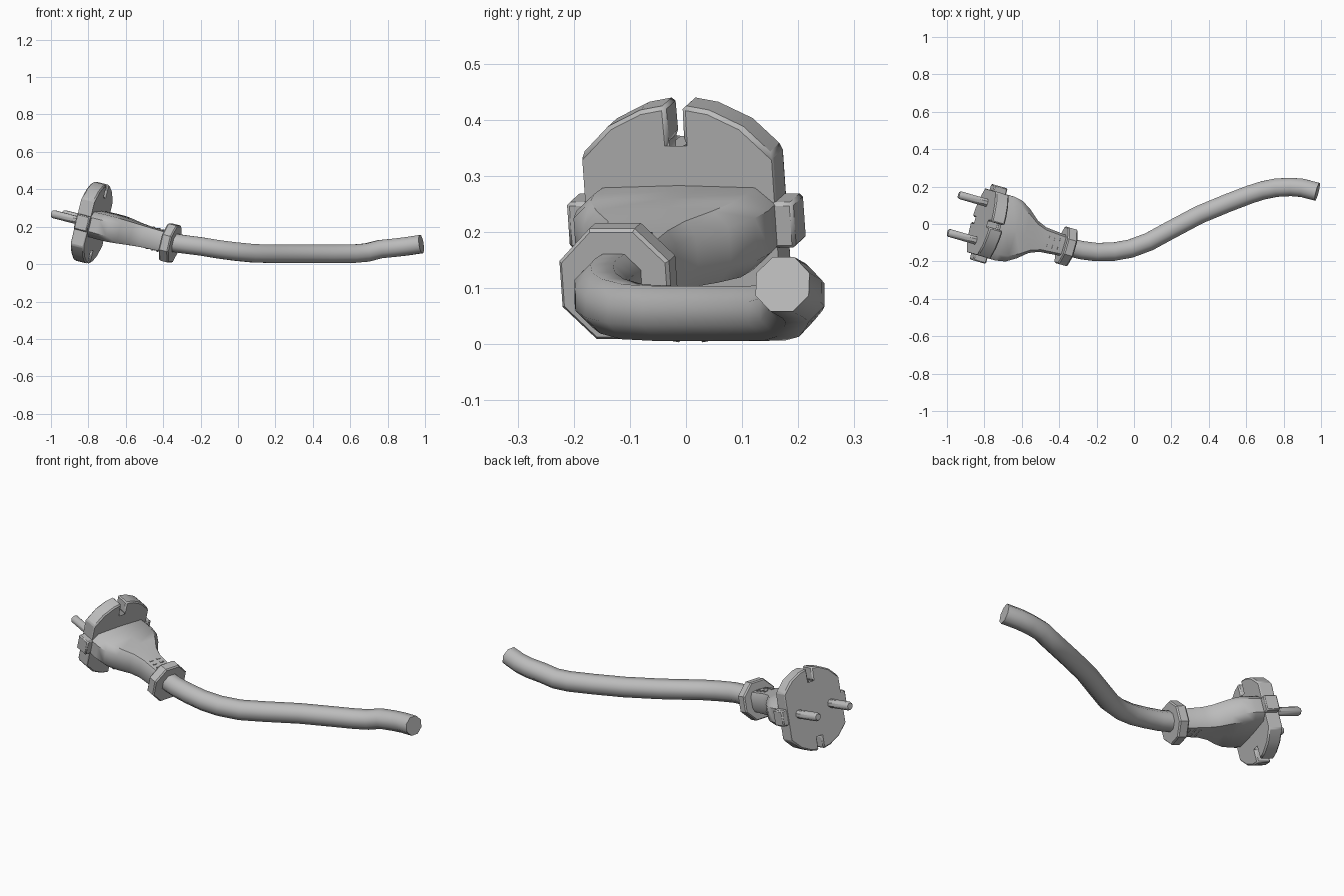
import bpy, bmesh, math
from mathutils import Vector

if "Cube" in bpy.data.objects:
    bpy.data.objects.remove(bpy.data.objects["Cube"])

# Plug frame: A runs from the plug face towards the cable, S sideways, U up
C = Vector((-0.775, 0.0, 0.22))
A = Vector((1, -0.29, -0.26)).normalized()
S = Vector((0.29, 1, 0)).normalized()
U = A.cross(S)

grey = bpy.data.materials.new("plain_grey")
grey.diffuse_color = (0.5, 0.5, 0.5, 1)
grey.use_nodes = True
grey.node_tree.nodes["Principled BSDF"].inputs["Base Color"].default_value = grey.diffuse_color


def P(t, s, u):
    return C + A * t + S * s + U * u


def finish(name, bm, angle=40, bevel=0):
    bmesh.ops.recalc_face_normals(bm, faces=bm.faces)
    me = bpy.data.meshes.new(name)
    bm.to_mesh(me)
    bm.free()
    ob = bpy.data.objects.new(name, me)
    bpy.context.collection.objects.link(ob)
    me.materials.append(grey)
    bpy.ops.object.select_all(action='DESELECT')
    ob.select_set(True)
    bpy.context.view_layer.objects.active = ob
    bpy.ops.object.shade_smooth_by_angle(angle=math.radians(angle))
    if bevel:
        m = ob.modifiers.new("soft_edges", 'BEVEL')
        m.width = bevel
        m.segments = 1
        m.limit_method = 'ANGLE'
    return ob


def loft(name, rings, angle=40, bevel=0):
    """Skin a list of equal-length rings and cap both ends."""
    bm = bmesh.new()
    vs = [[bm.verts.new(p) for p in r] for r in rings]
    n = len(vs[0])
    for a, b in zip(vs, vs[1:]):
        for i in range(n):
            j = (i + 1) % n
            bm.faces.new((a[i], a[j], b[j], b[i]))
    caps = [bm.faces.new(vs[0]), bm.faces.new(vs[-1])]
    if n > 12:
        bmesh.ops.triangulate(bm, faces=caps)
    return finish(name, bm, angle, bevel)


def circle(r, n, start=0.0):
    return [(r * math.cos(start + 2 * math.pi * i / n),
             r * math.sin(start + 2 * math.pi * i / n)) for i in range(n)]


def box(name, t0, t1, s0, s1, u0, u1, bevel=0):
    sq = [(s0, u0), (s1, u0), (s1, u1), (s0, u1)]
    loft(name, [[P(t, s, u) for s, u in sq] for t in (t0, t1)], 30, bevel)


# Plug face: round plate with flat sides and keyhole slots top and bottom
quarter = [(0.03, 0.085), (0.03, 0.14), (0.014, 0.152)]
for a in (86, 73, 55, 36):
    a = math.radians(a)
    quarter.append((min(0.186, 0.219 * math.cos(a)), 0.219 * math.sin(a)))
right = quarter + [(s, -u) for s, u in reversed(quarter)]
outline = right + [(-s, u) for s, u in reversed(right)]
loft("plug_face", [[P(t, s, u) for s, u in outline] for t in (-0.045, 0.03)], 30, 0.007)

# Side tabs and prongs
for k, side in ((1, "left"), (-1, "right")):
    box("side_tab_" + side, -0.04, 0.035, *sorted((k * 0.16, k * 0.21)),
        -0.042, 0.042, 0.006)
    rings = [[P(t, k * 0.105 + s, u) for s, u in circle(r, 8, math.pi / 8)]
             for t, r in ((-0.03, 0.023), (-0.195, 0.023), (-0.205, 0.017))]
    loft("prong_" + side, rings)

# Plug body: wide and flat behind the face, narrowing to the neck
section = [(1, 0.55), (0.8, 1), (0, 1.06), (-0.8, 1), (-1, 0.55),
           (-1, -0.55), (-0.8, -1), (0, -1.06), (0.8, -1), (1, -0.55)]
stations = [(0.02, 0.176, 0.068), (0.08, 0.178, 0.07), (0.135, 0.168, 0.07),
            (0.19, 0.135, 0.066), (0.245, 0.09, 0.061), (0.30, 0.068, 0.057),
            (0.44, 0.056, 0.052)]
loft("plug_body", [[P(t, s * w, u * h) for s, u in section] for t, w, h in stations], 45)

# Small grip ribs on the neck
for k, side in ((1, "top"), (-1, "bottom")):
    for i in range(3):
        t = 0.325 + 0.03 * i
        for s in (-0.022, 0.022):
            box("neck_rib_" + side, t, t + 0.007, s - 0.011, s + 0.011,
                *sorted((k * 0.05, k * 0.061)))

# Collar where the cable enters
loft("collar", [[P(t, s, u) for s, u in circle(r, 8, math.pi / 8)]
                for t, r in ((0.415, 0.104), (0.422, 0.11), (0.463, 0.11), (0.47, 0.104))], 30)

# Cable: tube along a gentle S-shaped path
path = [Vector(p) for p in (
    (-0.37, -0.118, 0.118), (-0.28, -0.14, 0.105), (-0.20, -0.15, 0.095),
    (-0.11, -0.148, 0.08), (-0.02, -0.132, 0.068), (0.08, -0.095, 0.058),
    (0.19, -0.035, 0.055), (0.35, 0.05, 0.055), (0.50, 0.112, 0.055),
    (0.62, 0.158, 0.056), (0.69, 0.18, 0.062), (0.76, 0.194, 0.08),
    (0.84, 0.198, 0.088), (0.90, 0.193, 0.095), (0.98, 0.172, 0.107))]
rings = []
for i, p in enumerate(path):
    d = (path[min(i + 1, len(path) - 1)] - path[max(i - 1, 0)]).normalized()
    side = Vector((0, 0, 1)).cross(d).normalized()
    up = d.cross(side)
    rings.append([p + side * a + up * b for a, b in circle(0.053, 8, math.pi / 8)])
loft("cable", rings, 60)
